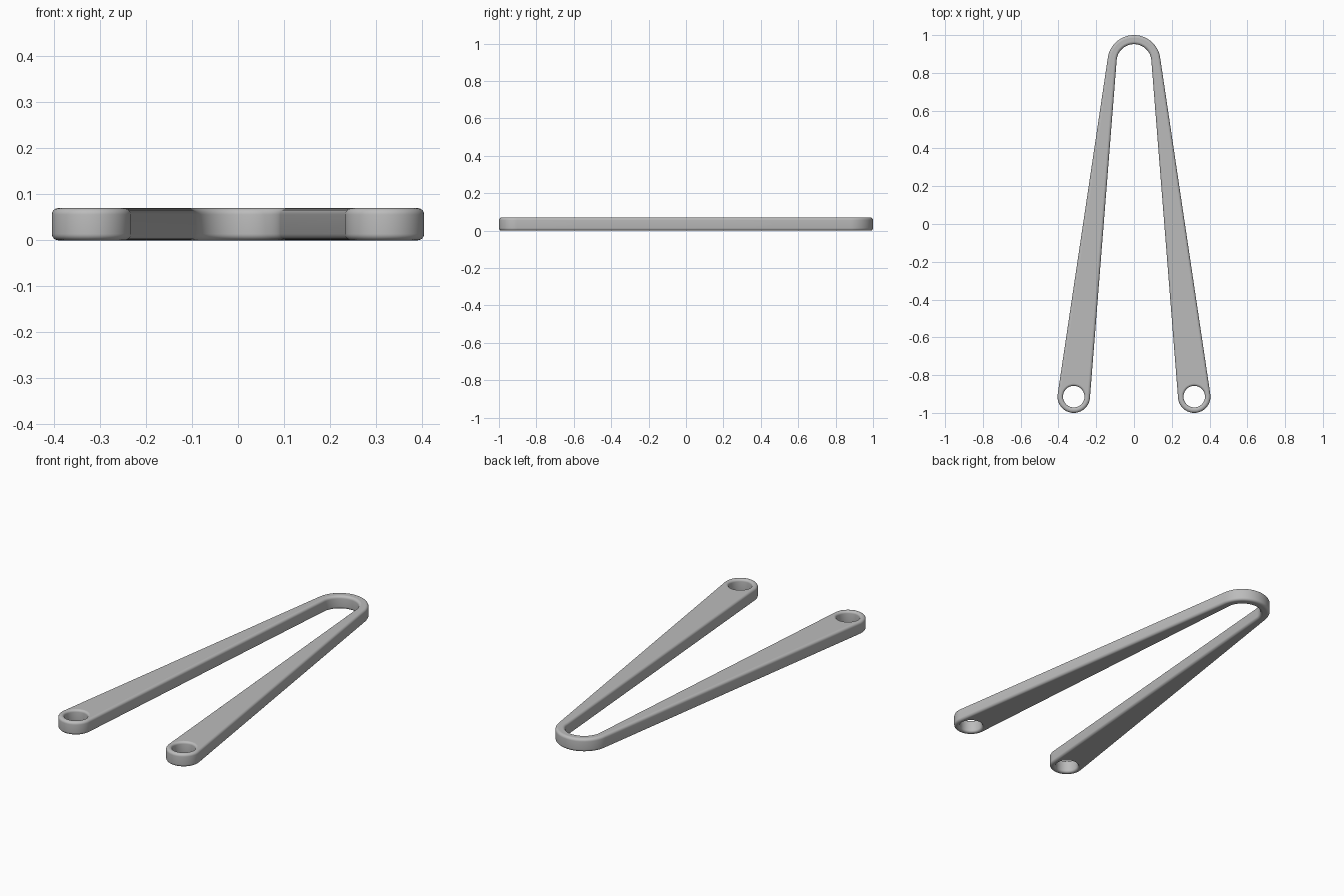
import bpy
import bmesh
from math import pi, sin, cos, acos, atan2, hypot

cube = bpy.data.objects.get("Cube")
if cube:
    bpy.data.objects.remove(cube, do_unlink=True)

HEIGHT = 0.07
END, END_R, HOLE_R = (0.319, -0.914), 0.086, 0.057
ARCH, OUTER_R, INNER_R = (0.0, 0.86), 0.14, 0.092
STEPS = 6


def arc(centre, radius, start, end, count):
    return [(centre[0] + radius * cos(start + (end - start) * i / count),
             centre[1] + radius * sin(start + (end - start) * i / count))
            for i in range(count + 1)]


# Angles where the straight arm edges touch the round ends
dx, dy = ARCH[0] - END[0], ARCH[1] - END[1]
length, heading = hypot(dx, dy), atan2(dy, dx)
out_a = heading - acos((END_R - OUTER_R) / length)
in_a = heading - acos(-(INNER_R + END_R) / length)


def outline(inset):
    """Wishbone outline, shrunk by the inset."""
    left_end = (-END[0], END[1])
    r = END_R - inset
    return (arc(END, r, in_a - pi, out_a, 28)
            + arc(ARCH, OUTER_R - inset, out_a, pi - out_a, 40)
            + arc(left_end, r, pi - out_a, 2 * pi - in_a, 28)
            + arc(ARCH, INNER_R + inset, pi - in_a, in_a, 36))


def hole(side):
    def loop(inset):
        return arc((side * END[0], END[1]), HOLE_R + inset, 2 * pi, 0, 40)[:-1]
    return loop


def rounded_wall(bm, loop, fillet):
    """Wall with rounded rims; returns its bottom and top rim edges."""
    profile = []
    for i in range(STEPS + 1):
        t = pi / 2 * i / STEPS
        profile.append((fillet * (1 - sin(t)), fillet * (1 - cos(t))))
    profile += [(d, HEIGHT - z) for d, z in reversed(profile)]
    rings = [[bm.verts.new((x, y, z)) for x, y in loop(d)] for d, z in profile]
    n = len(rings[0])
    for low, high in zip(rings, rings[1:]):
        for i in range(n):
            j = (i + 1) % n
            bm.faces.new((low[i], low[j], high[j], high[i])).smooth = True
    return [[bm.edges.get((ring[i], ring[(i + 1) % n])) for i in range(n)]
            for ring in (rings[0], rings[-1])]


# Wishbone arm with a pivot hole in each end
bm = bmesh.new()
walls = [rounded_wall(bm, outline, 0.014),
         rounded_wall(bm, hole(1), 0.012),
         rounded_wall(bm, hole(-1), 0.012)]

# Flat bottom and top
for level in (0, 1):
    rim = [edge for wall in walls for edge in wall[level]]
    bmesh.ops.triangle_fill(bm, edges=rim, use_beauty=True)
bmesh.ops.recalc_face_normals(bm, faces=bm.faces[:])

mesh = bpy.data.meshes.new("wishbone_arm")
bm.to_mesh(mesh)
bm.free()
arm = bpy.data.objects.new("wishbone_arm", mesh)
bpy.context.collection.objects.link(arm)

# Plain grey
grey = bpy.data.materials.new("plain grey")
grey.use_nodes = True
colour = (0.5, 0.5, 0.5, 1)
grey.diffuse_color = colour
grey.node_tree.nodes["Principled BSDF"].inputs["Base Color"].default_value = colour
mesh.materials.append(grey)
